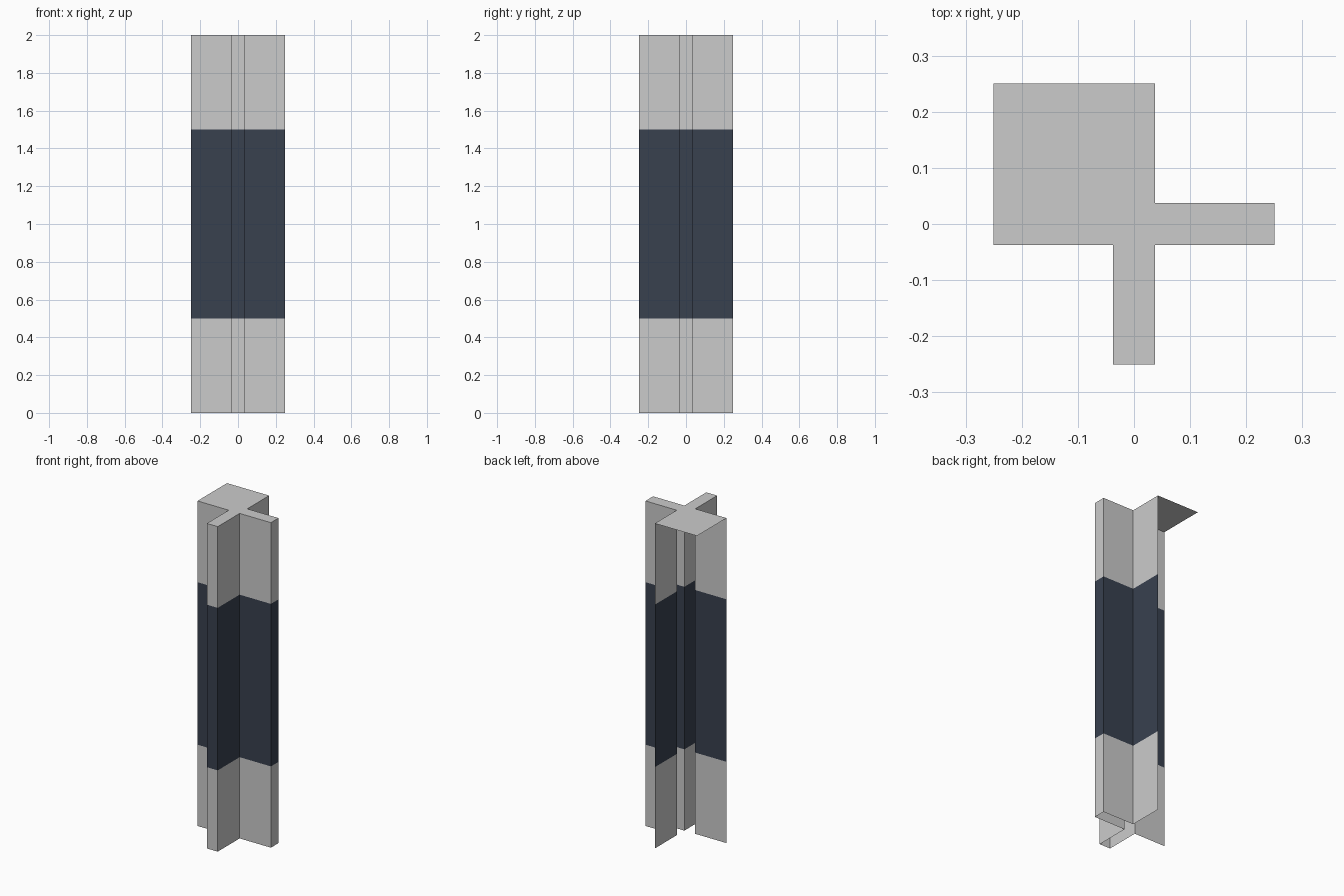
import bpy
import bmesh

if "Cube" in bpy.data.objects:
    bpy.data.objects.remove(bpy.data.objects["Cube"])

H, W = 0.25, 0.037   # arm reach and half thickness

# Open cross-section, counter-clockwise; the back-left corner has no walls
PROFILE = [(-H, -W), (-W, -W), (-W, -H), (W, -H), (W, -W),
           (H, -W), (H, W), (W, W), (W, H)]


def finish(name, bm, material=None):
    mesh = bpy.data.meshes.new(name)
    bm.to_mesh(mesh)
    bm.free()
    obj = bpy.data.objects.new(name, mesh)
    bpy.context.collection.objects.link(obj)
    if material:
        mesh.materials.append(material)
    return obj


def wall_band(name, z0, z1, material=None):
    bm = bmesh.new()
    low = [bm.verts.new((x, y, z0)) for x, y in PROFILE]
    high = [bm.verts.new((x, y, z1)) for x, y in PROFILE]
    for i in range(len(PROFILE) - 1):
        bm.faces.new((low[i], low[i + 1], high[i + 1], high[i]))
    return finish(name, bm, material)


dark = bpy.data.materials.new("dark_blue")
dark.diffuse_color = (0.04, 0.052, 0.078, 1)
dark.use_nodes = True
dark.node_tree.nodes["Principled BSDF"].inputs["Base Color"].default_value = dark.diffuse_color

# Post walls in three bands, open at the bottom
wall_band("lower_post", 0.0, 0.5)
wall_band("middle_band", 0.5, 1.5, dark)
wall_band("upper_post", 1.5, 2.0)

# Flat top that also covers the open back-left corner
bm = bmesh.new()
bm.faces.new([bm.verts.new((x, y, 2.0)) for x, y in PROFILE + [(-H, H)]])
finish("top_cap", bm)
